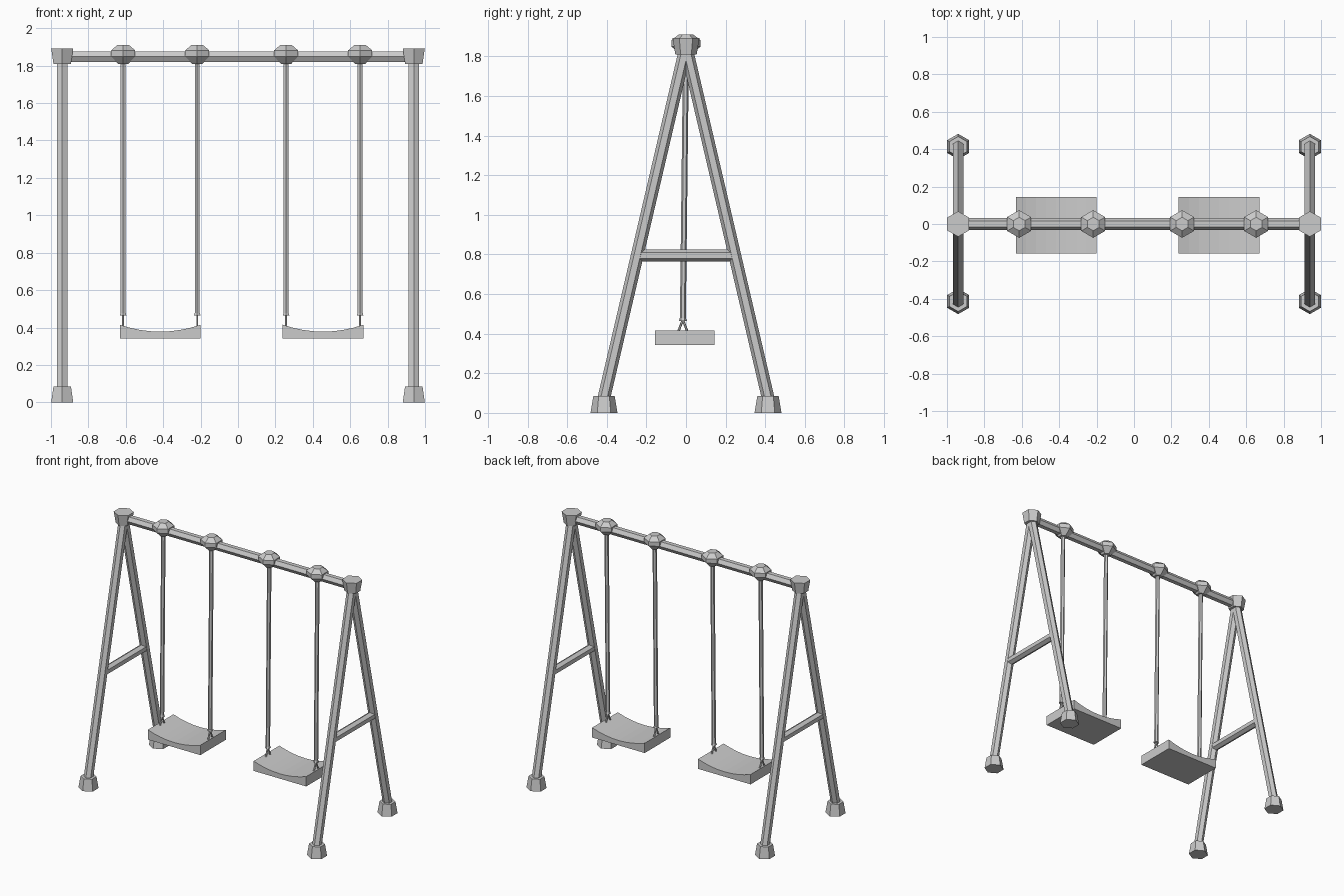
import bpy, bmesh
from math import cos, sin, pi
from mathutils import Vector

if "Cube" in bpy.data.objects:
    bpy.data.objects.remove(bpy.data.objects["Cube"])

Y, Z = Vector((0, 1, 0)), Vector((0, 0, 1))


def make(name, build):
    bm = bmesh.new()
    build(bm)
    bmesh.ops.recalc_face_normals(bm, faces=bm.faces[:])
    me = bpy.data.meshes.new(name)
    bm.to_mesh(me)
    bm.free()
    ob = bpy.data.objects.new(name, me)
    bpy.context.collection.objects.link(ob)
    return ob


def loft(name, sections, axis, corner, n=6):
    """Closed n-sided solid through (centre, radius) sections, one corner towards 'corner'."""
    axis = Vector(axis).normalized()
    u = (corner - axis * corner.dot(axis)).normalized()
    v = axis.cross(u)

    def build(bm):
        rings = [[bm.verts.new(Vector(c) + r * (cos(2 * pi * i / n) * u + sin(2 * pi * i / n) * v))
                  for i in range(n)] for c, r in sections]
        for a, b in zip(rings, rings[1:]):
            for i in range(n):
                j = (i + 1) % n
                bm.faces.new((a[i], a[j], b[j], b[i]))
        bm.faces.new(rings[0])
        bm.faces.new(rings[-1])
    return make(name, build)


def rod(name, p, q, r, corner=Y, n=6):
    return loft(name, [(p, r), (q, r)], Vector(q) - Vector(p), corner, n)


def turned(name, x, y, profile):
    return loft(name, [((x, y, z), r) for r, z in profile], Z, Y)


def seat(cx, y0=-0.157, y1=0.144, half=0.216, steps=8):
    # flat underside, dished top
    pts = [(cx - half, 0.342), (cx + half, 0.342)]
    for i in range(steps + 1):
        t = 1 - 2 * i / steps
        pts.append((cx + half * t, 0.378 + 0.037 * t * t))

    def build(bm):
        f = bm.faces.new([bm.verts.new((x, y0, z)) for x, z in pts])
        ext = bmesh.ops.extrude_face_region(bm, geom=[f], use_keep_orig=True)
        moved = [g for g in ext["geom"] if isinstance(g, bmesh.types.BMVert)]
        bmesh.ops.translate(bm, verts=moved, vec=(0, y1 - y0, 0))
    make("seat", build)


# top beam
rod("top_beam", (-0.94, 0, 1.848), (0.94, 0, 1.848), 0.032)

# A-frames at both ends
for x in (-0.94, 0.94):
    turned("end_cap", x, 0, [(0.054, 1.81), (0.068, 1.893)])
    rod("cross_brace", (x, -0.24, 0.795), (x, 0.24, 0.795), 0.03, Z)
    for s in (-1, 1):
        rod("leg", (x, s * 0.425, 0.03), (x, 0, 1.85), 0.032)
        turned("foot", x, s * 0.414, [(0.068, 0), (0.054, 0.085)])

# swings: hangers, ropes, forks and seats
for cx in (-0.416, 0.455):
    seat(cx)
    for s in (-1, 1):
        x = cx + s * 0.198
        turned("hanger", x, 0, [(0.03, 1.808), (0.074, 1.85), (0.074, 1.882), (0.036, 1.91)])
        rod("rope", (x, -0.016, 0.47), (x, 0, 1.83), 0.015)
        turned("rope_end", x, -0.016, [(0.02, 0.465), (0.016, 0.478)])
        for t in (-1, 1):
            rod("fork", (x, -0.016, 0.47), (x, -0.016 + t * 0.029, 0.395), 0.006)
